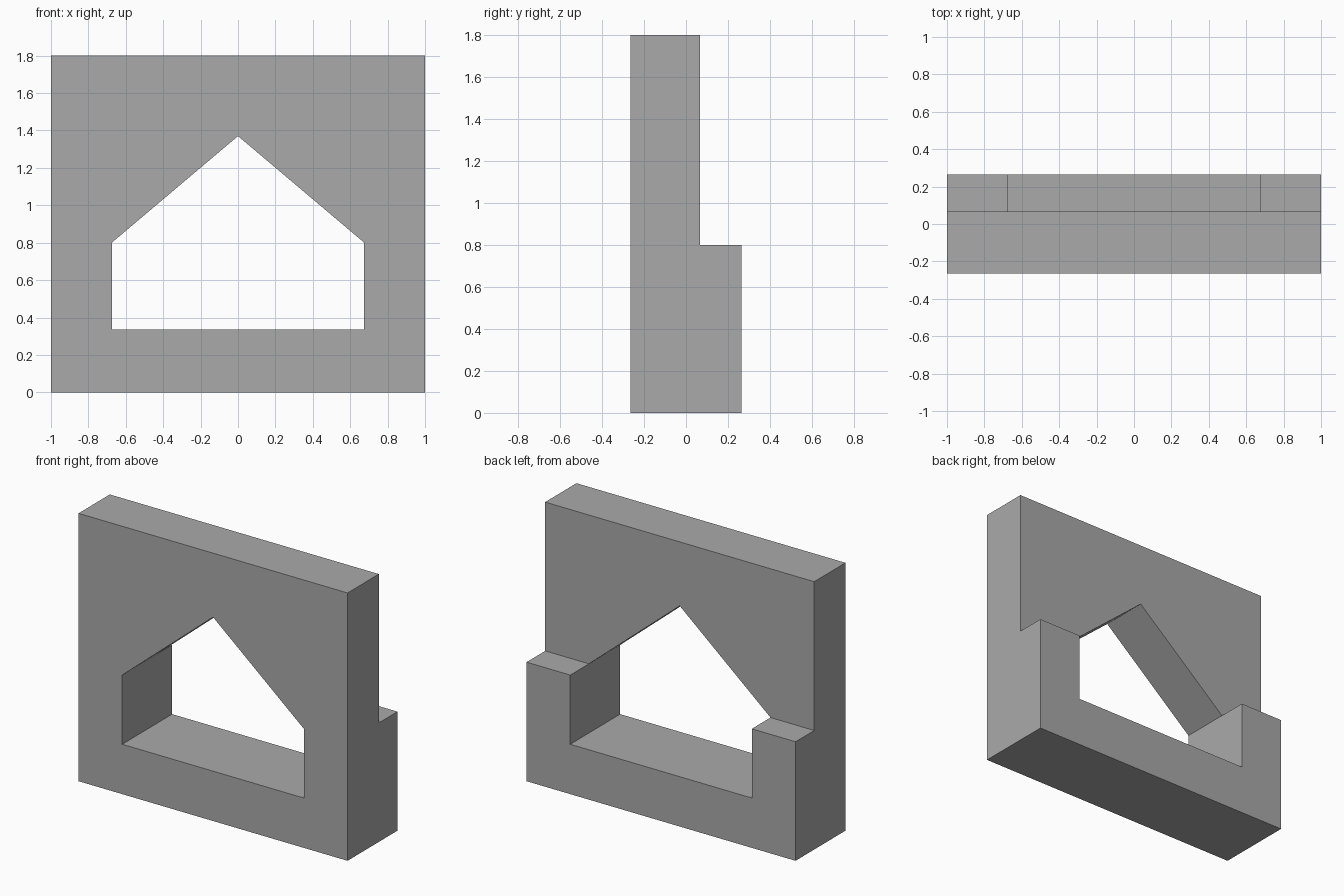
import bpy
import bmesh
from mathutils import Vector

cube = bpy.data.objects.get("Cube")
if cube:
    bpy.data.objects.remove(cube, do_unlink=True)

WIDTH, HEIGHT = 1.0, 1.8                 # half width, full height
FRONT, WALL_BACK, BASE_BACK = -0.265, 0.067, 0.265
OPEN_X, SILL, SHOULDER, APEX = 0.675, 0.335, 0.8, 1.37

# Grey material
grey = bpy.data.materials.new("plain_grey")
grey.use_nodes = True
colour = (0.4, 0.4, 0.4, 1)
grey.diffuse_color = colour
grey.node_tree.nodes["Principled BSDF"].inputs["Base Color"].default_value = colour

# Half outline of the wall, split at the shoulder of the gabled opening
lower = [(0, 0), (WIDTH, 0), (WIDTH, SHOULDER), (OPEN_X, SHOULDER),
         (OPEN_X, SILL), (0, SILL)]
upper = [(0, APEX), (OPEN_X, SHOULDER), (WIDTH, SHOULDER),
         (WIDTH, HEIGHT), (0, HEIGHT)]

bm = bmesh.new()
for outline in (lower, upper):
    bm.faces.new([bm.verts.new((x, FRONT, z)) for x, z in outline])
bmesh.ops.remove_doubles(bm, verts=bm.verts[:], dist=0.0001)


def extrude_back(faces, depth):
    """Push faces towards the back, keeping the originals; return the new ones."""
    result = bmesh.ops.extrude_face_region(bm, geom=faces, use_keep_orig=True)["geom"]
    verts = [g for g in result if isinstance(g, bmesh.types.BMVert)]
    bmesh.ops.translate(bm, verts=verts, vec=Vector((0, depth, 0)))
    return [g for g in result if isinstance(g, bmesh.types.BMFace)
            and all(abs(v.co.y - verts[0].co.y) < 0.0001 for v in g.verts)]


# Full-height wall, then the thicker base behind its lower part
backs = extrude_back(bm.faces[:], WALL_BACK - FRONT)
base = [f for f in backs if max(v.co.z for v in f.verts) < SHOULDER + 0.001]
extrude_back(base, BASE_BACK - WALL_BACK)
bmesh.ops.delete(bm, geom=base, context='FACES_ONLY')
bmesh.ops.recalc_face_normals(bm, faces=bm.faces[:])

# Open the centre plane so the mirrored halves join
centre = [f for f in bm.faces if all(abs(v.co.x) < 0.0001 for v in f.verts)]
bmesh.ops.delete(bm, geom=centre, context='FACES_ONLY')

mesh = bpy.data.meshes.new("stepped_wall")
bm.to_mesh(mesh)
bm.free()
mesh.materials.append(grey)
wall = bpy.data.objects.new("stepped_wall", mesh)
bpy.context.collection.objects.link(wall)

mirror = wall.modifiers.new("mirror_halves", 'MIRROR')
mirror.use_axis[0] = True
mirror.use_clip = True
